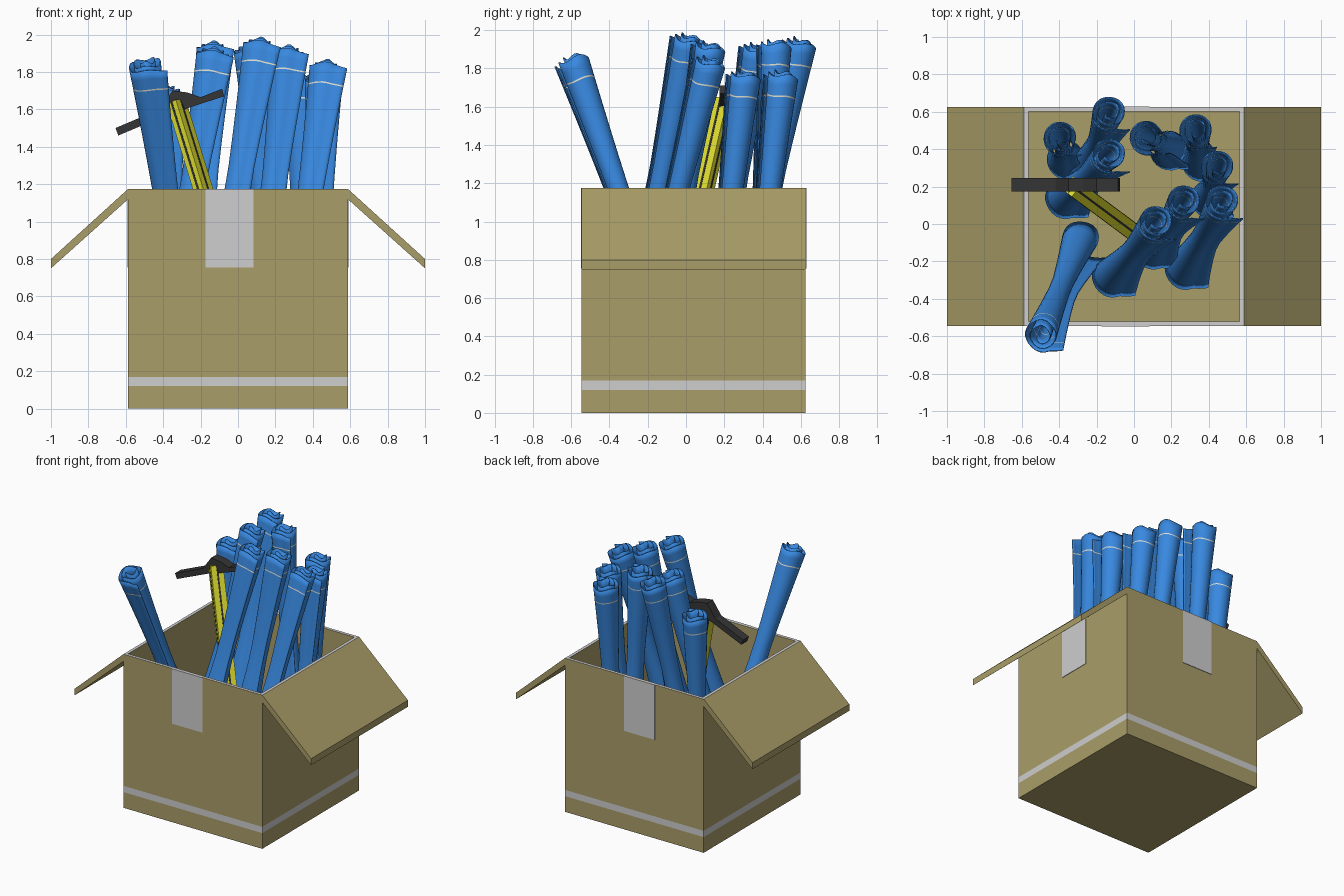
import bpy, bmesh, math
from mathutils import Vector

old = bpy.data.objects.get("Cube")
if old:
    bpy.data.objects.remove(old)


def material(name, rgb):
    m = bpy.data.materials.new(name)
    m.use_nodes = True
    m.diffuse_color = (*rgb, 1)
    m.node_tree.nodes["Principled BSDF"].inputs["Base Color"].default_value = (*rgb, 1)
    return m


CARD = material("cardboard", (0.40, 0.34, 0.14))
TAPE = material("grey tape", (0.62, 0.62, 0.62))
BLUE = material("blue paper", (0.04, 0.25, 0.75))
CREAM = material("cream line", (0.75, 0.75, 0.65))
YELLOW = material("yellow handle", (0.75, 0.74, 0.03))
BLACK = material("black rubber", (0.035, 0.035, 0.035))


def finish(name, bm, *mats):
    me = bpy.data.meshes.new(name)
    bm.to_mesh(me)
    bm.free()
    for m in mats:
        me.materials.append(m)
    ob = bpy.data.objects.new(name, me)
    bpy.context.collection.objects.link(ob)
    return ob


def block(name, lo, hi, mat):
    bm = bmesh.new()
    lo, hi = Vector(lo), Vector(hi)
    for v in bmesh.ops.create_cube(bm, size=1)["verts"]:
        v.co = (lo + hi) / 2 + v.co * (hi - lo)
    return finish(name, bm, mat)


def prism(name, outline, y0, y1, mat):
    """Extrude an x-z outline along y."""
    bm = bmesh.new()
    face = bm.faces.new([bm.verts.new((x, y0, z)) for x, z in outline])
    ext = bmesh.ops.extrude_face_region(bm, geom=[face])["geom"]
    for v in ext:
        if isinstance(v, bmesh.types.BMVert):
            v.co.y = y1
    bmesh.ops.recalc_face_normals(bm, faces=bm.faces)
    return finish(name, bm, mat)


# Open carton: hollow box, grey rim, grey band round the bottom
X0, X1, Y0, Y1, H = -0.587, 0.587, -0.545, 0.625, 1.175
bm = bmesh.new()
for v in bmesh.ops.create_cube(bm, size=1)["verts"]:
    v.co = ((X0 + X1) / 2 + v.co.x * (X1 - X0), (Y0 + Y1) / 2 + v.co.y * (Y1 - Y0), (v.co.z + 0.5) * H)
top = max(bm.faces, key=lambda f: f.calc_center_median().z)
bmesh.ops.inset_region(bm, faces=[top], thickness=0.033)
inner = bmesh.ops.extrude_discrete_faces(bm, faces=[top])["faces"][0]
for v in inner.verts:
    v.co.z = 0.03
for z in (0.12, 0.168):
    bmesh.ops.bisect_plane(bm, geom=bm.verts[:] + bm.edges[:] + bm.faces[:],
                           plane_co=(0, 0, z), plane_no=(0, 0, 1))
for f in bm.faces:
    c = f.calc_center_median()
    outside = c.x < X0 + 0.01 or c.x > X1 - 0.01 or c.y < Y0 + 0.01 or c.y > Y1 - 0.01
    rim = f.normal.z > 0.9 and c.z > 1
    f.material_index = int(rim or (outside and 0.12 < c.z < 0.168))
finish("carton", bm, CARD, TAPE)

# Folded-out side flaps
for side, s in (("left", 1), ("right", -1)):
    prism(side + "_flap", [(s * X1, H), (s, 0.80), (s, 0.75), (s * X1, 1.12)], Y0, Y1, CARD)

# Tape patch on each wall
T, PZ = 0.004, 0.755
block("front_patch", (-0.175, Y0 - T, PZ), (0.083, Y0, H), TAPE)
block("back_patch", (-0.175, Y1, PZ), (0.083, Y1 + T, H), TAPE)
block("left_patch", (X1, -0.07, PZ), (X1 + T, 0.18, H - 0.06), TAPE)
block("right_patch", (X0 - T, -0.07, PZ), (X0, 0.18, H - 0.06), TAPE)


def paper_roll(name, top, foot):
    """Spiral sheet, waisted in the middle, with a loose outer edge."""
    top, foot = Vector(top), Vector(foot)
    axis = top - foot
    length = axis.length
    rot = Vector((0, 0, 1)).rotation_difference(axis)
    turns, steps, fin = 2.25, 54, 4
    tip = math.radians(-40)
    spiral = []
    for i in range(steps + fin + 1):
        k = min(i / steps, 1)
        loose = max(0, i - steps) / fin
        ang = tip - (1 - k) * turns * math.tau - math.radians(28) * (1 - loose)
        spiral.append((ang, 0.32 + 0.68 * k ** 0.8 + 0.42 * loose ** 1.3, k))
    rows = [0, 0.06, 0.15, 0.25, 0.35, 0.45, 0.55, 0.65, 0.75, 0.85, 0.928, 0.933, 0.97, 1]
    bm = bmesh.new()
    grid = []
    for t in rows:
        u = 2 * t - 1
        r = 0.067 + (0.034 if u > 0 else 0.048) * abs(u) ** 1.3
        line = []
        for ang, q, k in spiral:
            # inner layers slide out; the edge waves a little
            z = t * length + u * abs(u) ** 6 * (0.035 * (1 - k) + 0.010 * math.sin(3 * ang))
            p = Vector((math.cos(ang) * q * r, math.sin(ang) * q * r, z))
            line.append(bm.verts.new(foot + rot @ p))
        grid.append(line)
    for j in range(len(rows) - 1):
        for i in range(len(spiral) - 1):
            f = bm.faces.new((grid[j][i], grid[j][i + 1], grid[j + 1][i + 1], grid[j + 1][i]))
            f.smooth = True
            f.material_index = int(rows[j] == 0.928)
    ob = finish(name, bm, BLUE, CREAM)
    mod = ob.modifiers.new("paper", "SOLIDIFY")
    mod.thickness = 0.006
    mod.offset = -1
    bpy.ops.object.select_all(action="DESELECT")
    bpy.context.view_layer.objects.active = ob
    ob.select_set(True)
    bpy.ops.object.shade_smooth_by_angle(angle=math.radians(40))


# Each roll: centre of the top end, then x and y of the foot
ROLLS = [
    ((-0.49, -0.59, 1.83), (-0.28, -0.08)),
    ((-0.39, 0.46, 1.69), (-0.36, 0.35)),
    ((-0.13, 0.595, 1.92), (-0.24, 0.30)),
    ((-0.13, 0.37, 1.89), (-0.37, 0.14)),
    ((0.07, 0.465, 1.91), (0.19, 0.40)),
    ((0.335, 0.50, 1.75), (0.36, 0.34)),
    ((0.45, 0.305, 1.75), (0.41, 0.14)),
    ((0.475, 0.12, 1.82), (0.27, -0.24)),
    ((0.27, 0.12, 1.90), (0.10, -0.13)),
    ((0.12, 0.01, 1.94), (-0.12, -0.28)),
]
for n, (top_end, (fx, fy)) in enumerate(ROLLS, 1):
    paper_roll(f"paper_roll_{n}", top_end, (fx, fy, top_end[2] - 1.45))

# Wiper handle: slim bar with dark grooves on all four sides
start, end = Vector((-0.33, 0.20, 1.64)), Vector((0.02, -0.06, 0.50))
spin = (end - start).to_track_quat("Z", "Y")
size = (end - start).length
for name, w, d, mat in (("wiper_handle", 0.09, 0.065, YELLOW),
                        ("front_groove", 0.012, 0.069, BLACK),
                        ("side_groove", 0.094, 0.012, BLACK)):
    bar = block(name, (-w / 2, -d / 2, 0), (w / 2, d / 2, size), mat)
    bar.rotation_mode = "QUATERNION"
    bar.rotation_quaternion = spin
    bar.location = start

# Wiper head with a raised middle
prism("wiper_head", [(-0.655, 1.50), (-0.64, 1.46), (-0.38, 1.57), (-0.075, 1.67), (-0.085, 1.71),
                     (-0.20, 1.665), (-0.27, 1.69), (-0.35, 1.70), (-0.42, 1.60)], 0.175, 0.245, BLACK)
